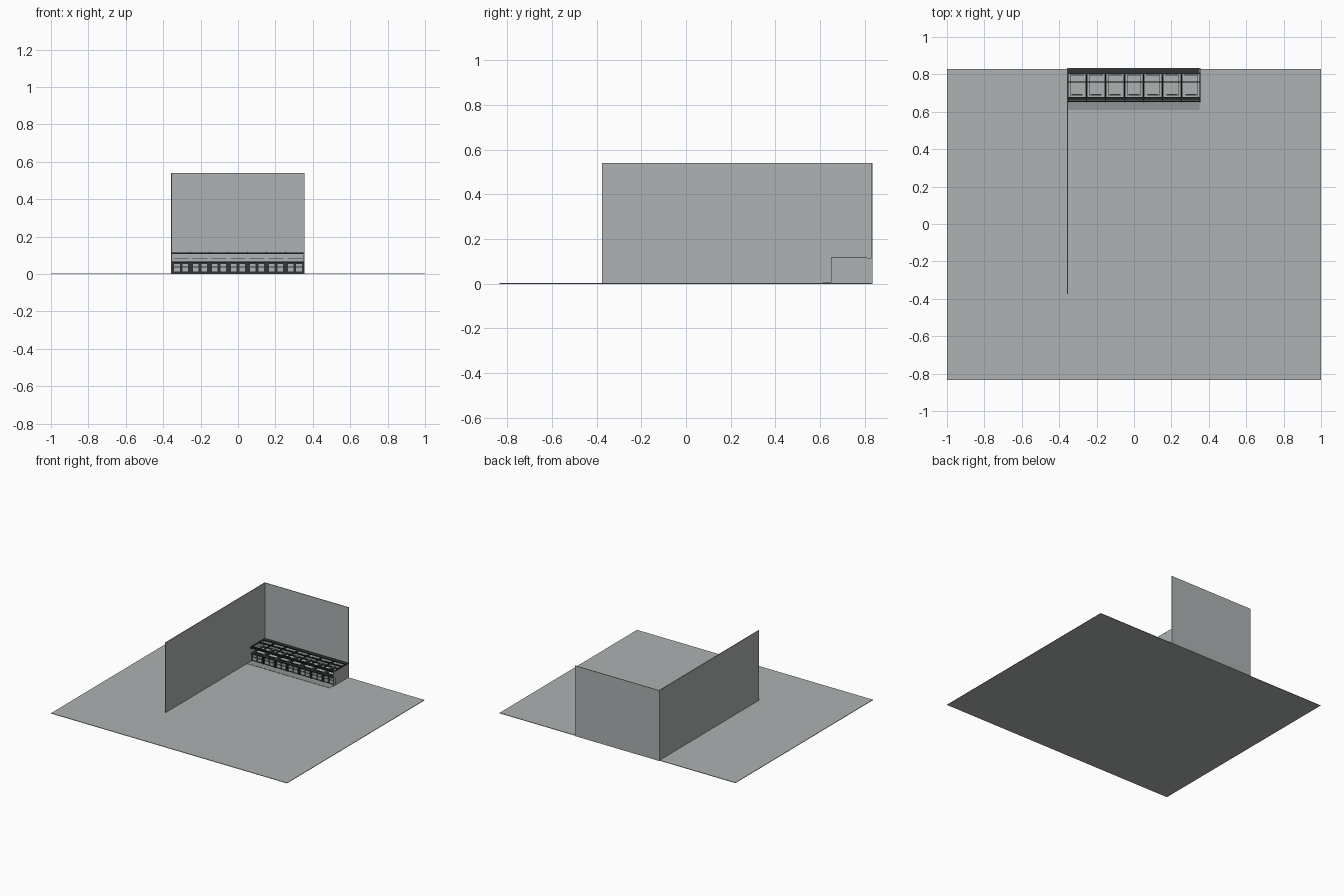
import bpy

cube = bpy.data.objects.get("Cube")
if cube:
    bpy.data.objects.remove(cube, do_unlink=True)


def material(name, color):
    m = bpy.data.materials.new(name)
    m.use_nodes = True
    rgba = (*color, 1)
    m.diffuse_color = rgba
    m.node_tree.nodes["Principled BSDF"].inputs["Base Color"].default_value = rgba
    return m


GREY = material("concrete grey", (0.42, 0.445, 0.445))
MID = material("mat grey", (0.28, 0.3, 0.3))
DARK = material("charcoal", (0.03, 0.035, 0.035))


def box(name, x, y, z, mat):
    """Box from (low, high) pairs on each axis."""
    lows, highs = zip(x, y, z)
    bpy.ops.mesh.primitive_cube_add(size=1, location=[(a + b) / 2 for a, b in zip(lows, highs)])
    ob = bpy.context.object
    ob.name = name
    ob.scale = [b - a for a, b in zip(lows, highs)]
    bpy.ops.object.transform_apply(location=False, rotation=False, scale=True)
    ob.data.materials.append(mat)
    return ob


BACK, FRONT, HALF, TOP = 0.835, 0.65, 0.355, 0.115
FLOOR = 0.004
BAYS = 7
PITCH = 2 * HALF / BAYS

# Floor and the two tall walls
box("floor", (-1, 1), (-0.835, 0.83), (0, FLOOR), GREY)
box("back_wall", (-HALF, HALF), (BACK - 0.005, BACK), (0, 0.54), GREY)
box("side_wall", (-HALF - 0.003, -HALF + 0.003), (-0.375, BACK), (0, 0.54), GREY)

# Floor strip and solid end panel of the low row of bays
box("floor_strip", (-HALF, 0.35), (0.61, FRONT + 0.01), (FLOOR, FLOOR + 0.002), MID)
box("end_panel", (HALF - 0.004, HALF), (FRONT, BACK), (FLOOR, TOP), GREY)

# Long rails of the open top frame, and the shelf along the wall
for y in (FRONT + 0.004, 0.672, 0.76):
    box("top_rail", (-HALF, HALF), (y - 0.003, y + 0.003), (TOP - 0.009, TOP), DARK)
box("wall_shelf", (-HALF, HALF), (0.803, BACK - 0.005), (TOP - 0.008, TOP), DARK)

# Rear panel band and the lower front
box("rear_band", (-HALF, HALF), (0.815, BACK - 0.005), (FLOOR, TOP - 0.008), GREY)
box("lower_front", (-HALF, HALF), (0.672, 0.678), (FLOOR, 0.06), DARK)
box("front_ledge", (-HALF, HALF), (0.66, 0.68), (0.06, 0.066), DARK)

# Cross bars and posts between bays
for i in range(BAYS + 1):
    x = -HALF + i * PITCH
    x = max(-HALF + 0.003, min(HALF - 0.003, x))
    box("cross_bar", (x - 0.003, x + 0.003), (FRONT, 0.81), (TOP - 0.007, TOP + 0.002), DARK)
    box("bay_divider", (x - 0.002, x + 0.002), (0.665, 0.815), (FLOOR, 0.066), DARK)

# Each bay: a tray with dark trim and a pair of pale front panels
for i in range(BAYS):
    c = -HALF + (i + 0.5) * PITCH
    box("bay_tray", (c - 0.046, c + 0.046), (0.68, 0.815), (0.045, 0.062), GREY)
    for s in (-1, 1):
        e = c + s * 0.037
        box("tray_edge", (e - 0.001, e + 0.001), (0.682, 0.80), (0.062, 0.066), DARK)
        p = c + s * 0.022
        box("front_panel", (p - 0.015, p + 0.015), (0.668, 0.672), (0.014, 0.034), GREY)
        box("upper_panel", (p - 0.015, p + 0.015), (0.668, 0.672), (0.041, 0.053), GREY)
    box("tray_handle", (c - 0.03, c + 0.03), (0.687, 0.694), (0.062, 0.068), DARK)
    box("tray_back_trim", (c - 0.037, c + 0.037), (0.793, 0.80), (0.062, 0.068), DARK)
    box("rear_trim", (c - 0.04, c + 0.04), (0.812, 0.815), (0.084, 0.087), DARK)
